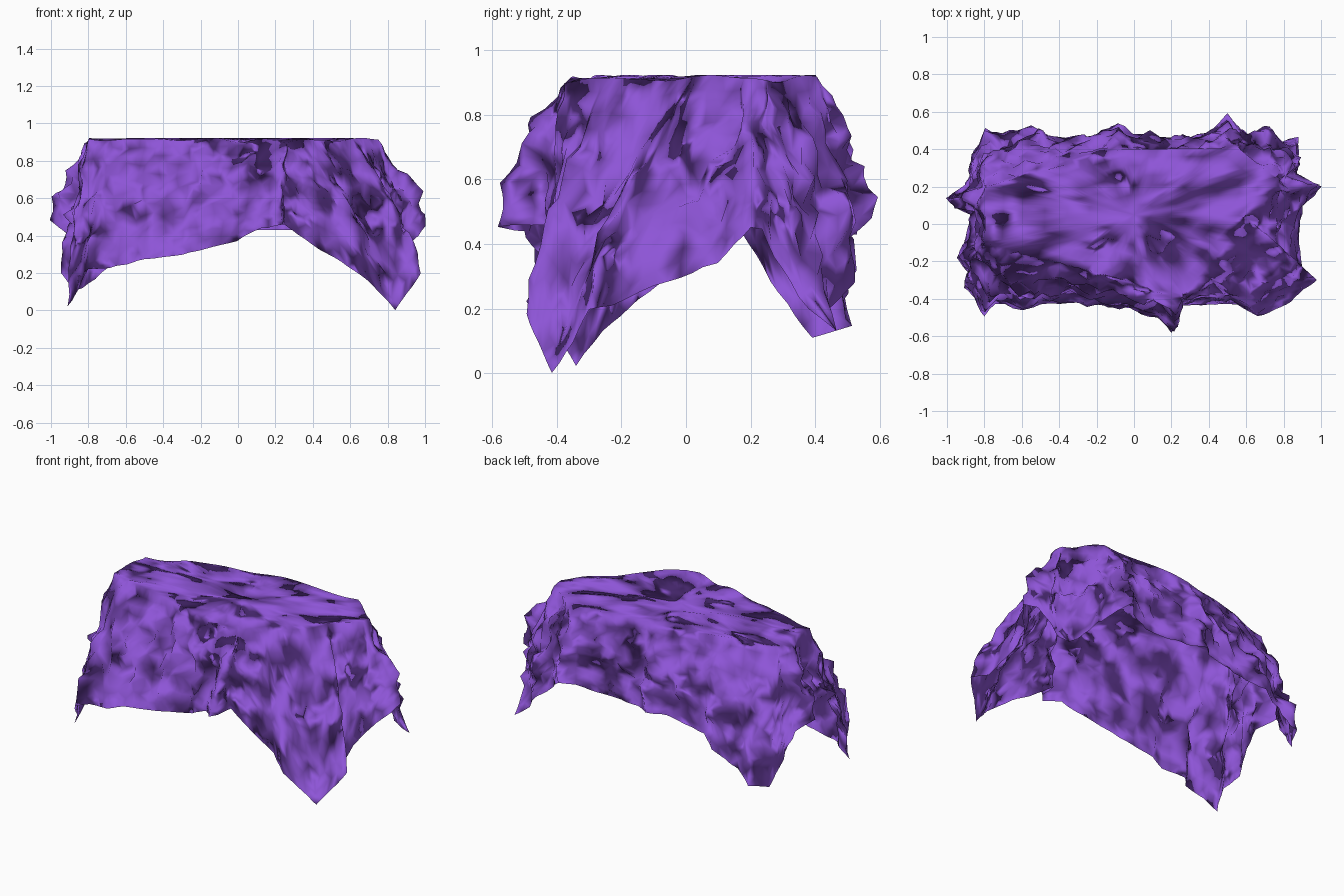
import bpy, bmesh, math, random
from mathutils import Vector, noise

if "Cube" in bpy.data.objects:
    bpy.data.objects.remove(bpy.data.objects["Cube"])

random.seed(4)
TOP = 0.92

# hem of the cloth, anticlockwise from the front-left tip: x, y, z
HEM = [(-.91, -.33, .02), (-.80, -.49, .22), (-.74, -.42, .22), (-.60, -.47, .25),
       (-.50, -.42, .27), (-.30, -.43, .30), (0, -.45, .37), (.12, -.50, .44),
       (.20, -.575, .45), (.235, -.54, .46), (.245, -.43, .46), (.40, -.43, .35),
       (.55, -.43, .26), (.67, -.50, .19), (.84, -.41, 0), (.98, -.30, .20),
       (.90, -.23, .21), (.88, -.10, .27), (.90, .10, .34), (1.0, .20, .45),
       (.93, .24, .45), (.87, .27, .36), (.89, .38, .20), (.88, .46, .13),
       (.80, .45, .20), (.72, .52, .28), (.62, .46, .38), (.50, .575, .48),
       (.42, .50, .46), (.30, .46, .43), (0, .48, .43), (-.08, .53, .43),
       (-.20, .47, .42), (-.45, .47, .37), (-.55, .53, .32), (-.70, .48, .22),
       (-.80, .52, .15), (-.86, .39, .11), (-.88, .28, .25), (-.90, .20, .40),
       (-1.0, .14, .48), (-.95, .09, .44), (-.87, .05, .38), (-.90, -.08, .28),
       (-.95, -.18, .20), (-.88, -.25, .13)]

# outline of the flat top, held up at four sides with sagging corners between
FLAT = [(-.80, -.10), (.14, -.35), (.26, -.375), (.75, .18), (.75, .25),
        (.56, .405), (-.07, .40), (-.79, .20)]


def resample(points, step):
    out = []
    for i, p in enumerate(points):
        a, b = Vector(p), Vector(points[(i + 1) % len(points)])
        n = max(1, round((b - a).length / step))
        out += [a.lerp(b, k / n) for k in range(n)]
    return out


def nearest_on_flat(h):
    best = None
    for i, p in enumerate(FLAT):
        a, b = Vector(p), Vector(FLAT[(i + 1) % len(FLAT)])
        d = b - a
        k = max(0, min(1, (h.xy - a).dot(d) / d.length_squared))
        q = a + d * k
        if best is None or (q - h.xy).length < (best - h.xy).length:
            best = q
    return Vector((best.x, best.y, TOP))


def crumple(p):
    # sharp creases from ridged noise, about -1 to 1
    a = noise.noise(p * 5.5)
    b = noise.noise(p * 14 + Vector((7, 3, 1)))
    return (0.5 - 2.2 * abs(a)) + 1.2 * b


hem = resample(HEM, 0.045)
edge = [nearest_on_flat(h) for h in hem]
centre = Vector((0, 0.05, TOP))
bm = bmesh.new()
rows = []

# top, in rings growing from the centre, with shallow creases
for s in (.15, .3, .45, .6, .75, .88, 1.0):
    ring = []
    for e in edge:
        p = centre.lerp(e, s)
        p.z += 0.03 * noise.noise(Vector((p.x * 3 + p.y * 2, p.y * 7 - p.x * 3, 2))) - 0.008
        p.z = min(p.z, TOP + 0.003)
        ring.append(bm.verts.new(p))
    rows.append(ring)

# hanging skirt: steep under the four held sides, sloping at the corners
ROWS = 14
for r in range(1, ROWS + 1):
    t = r / ROWS
    ring = []
    for h, e in zip(hem, edge):
        drop = TOP - h.z
        w = 1 - 0.55 * max(0, min(1, (drop - .47) / .4))
        f = w * math.sin(math.pi / 2 * t) + (1 - w) * t
        p = e.lerp(h, f)
        p.z = TOP - drop * t
        flat = Vector((h.x - e.x, h.y - e.y, 0))
        side = Vector((-flat.y, flat.x, 0)).normalized()
        out = Vector((flat.x, flat.y, 0)).normalized() * drop
        out.z = flat.length
        out.normalize()
        amp = 0.045 * math.sin(math.pi * min(t, .93)) ** 0.7
        if p.y < 0 and p.x > .25:
            amp *= 0.6                       # smoother panel at the front right
        q = p.copy()
        p += out * (amp * crumple(q) - 0.004 * (r < ROWS))
        p += side * amp * 0.8 * noise.noise(q * 9 + Vector((2, 9, 4)))
        if r < ROWS:
            p.z += amp * 0.8 * noise.noise(q * 10 + Vector((5, 1, 8)))
        p.z = max(0, min(p.z, TOP - 0.003))
        ring.append(bm.verts.new(p))
    rows.append(ring)

# join the rings, with mixed diagonals for a crumpled look
n = len(hem)
for a, b in zip(rows, rows[1:]):
    for i in range(n):
        j = (i + 1) % n
        if random.random() < .5:
            tris = ((a[i], b[i], b[j]), (a[i], b[j], a[j]))
        else:
            tris = ((a[i], b[i], a[j]), (b[i], b[j], a[j]))
        for tri in tris:
            bm.faces.new(tri)
mid = bm.verts.new(centre)
for i in range(n):
    bm.faces.new((mid, rows[0][i], rows[0][(i + 1) % n]))
bmesh.ops.remove_doubles(bm, verts=bm.verts, dist=0.0005)
bmesh.ops.recalc_face_normals(bm, faces=bm.faces)
if sum(f.normal.z * f.calc_area() for f in bm.faces) < 0:
    bmesh.ops.reverse_faces(bm, faces=bm.faces)
for f in bm.faces:
    f.smooth = True

mesh = bpy.data.meshes.new("draped_cloth")
bm.to_mesh(mesh)
bm.free()
cloth = bpy.data.objects.new("draped_cloth", mesh)
bpy.context.collection.objects.link(cloth)

# fine wrinkles, carried by tilted shading normals
normals = []
for v in mesh.vertices:
    c = v.co
    q = Vector((c.x * 5 + c.y * 2, c.y * 8 - c.x * 3, c.z * 7))
    tilt = Vector([noise.noise(q + Vector((k * 31.7, 4.3, k))) for k in range(3)])
    tilt += 0.6 * Vector([noise.noise(q * 2.3 + Vector((k * 17.1, 9, k))) for k in range(3)])
    normals.append((v.normal + 1.5 * tilt).normalized())
mesh.normals_split_custom_set_from_vertices(normals)

mat = bpy.data.materials.new("purple_cloth")
mat.diffuse_color = (0.27, 0.09, 0.68, 1)
mat.use_nodes = True
mat.node_tree.nodes["Principled BSDF"].inputs["Base Color"].default_value = mat.diffuse_color
mesh.materials.append(mat)
